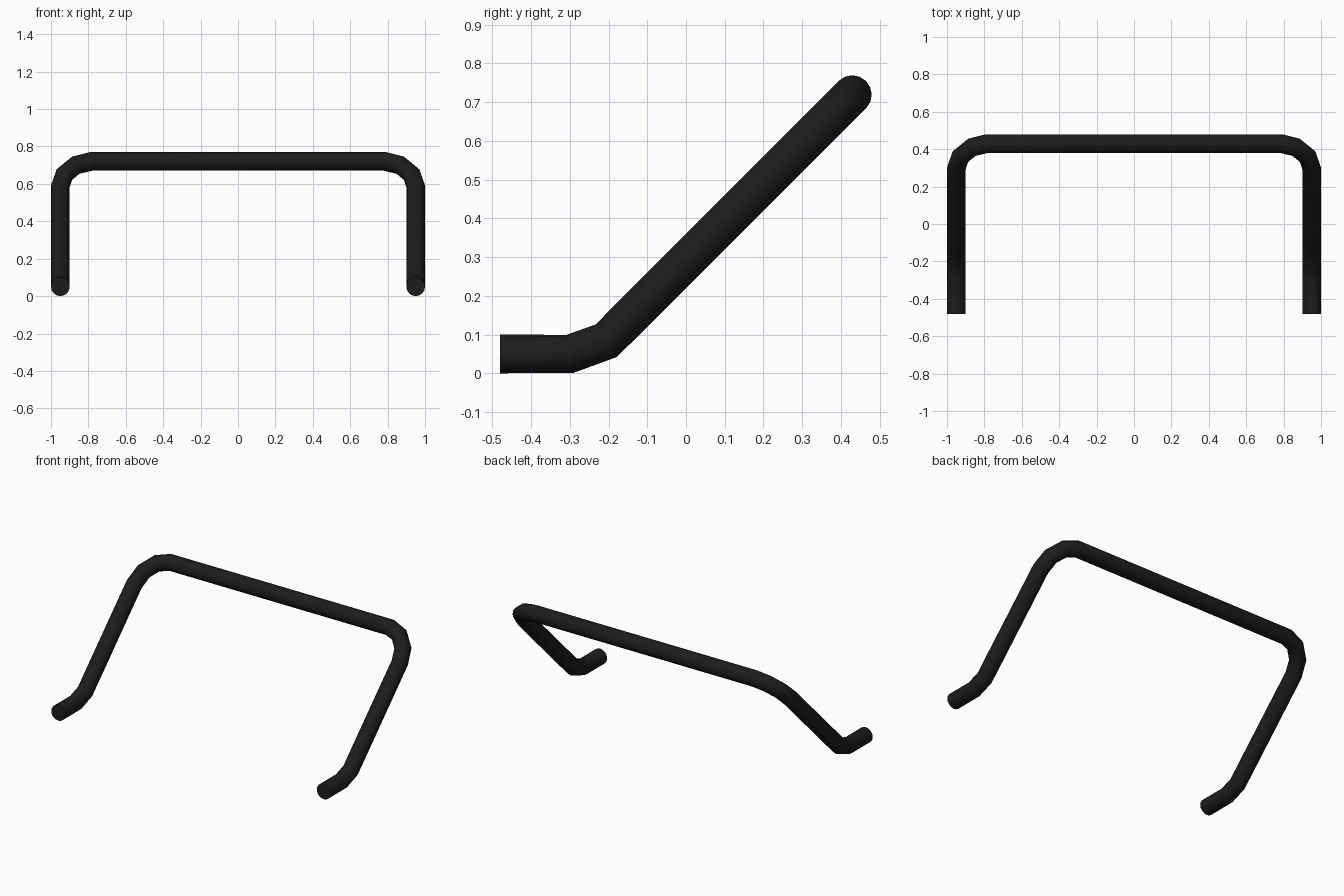
import bpy
import math

if "Cube" in bpy.data.objects:
    bpy.data.objects.remove(bpy.data.objects["Cube"])

# Black paint
black = bpy.data.materials.new("black_paint")
black.diffuse_color = (0.012, 0.012, 0.012, 1)
black.use_nodes = True
black.node_tree.nodes["Principled BSDF"].inputs["Base Color"].default_value = black.diffuse_color

# Left half of the tube centre line as (x, y, z): foot, lower bend, sloped leg, corner
foot = [(-0.95, -0.48, 0.05), (-0.95, -0.30, 0.05), (-0.95, -0.206, 0.084)]
slope = [(-0.95, -0.14), (-0.95, 0.296), (-0.928, 0.36), (-0.867, 0.41), (-0.785, 0.43)]
half = foot + [(x, y, y + 0.29) for x, y in slope]
path = half + [(-x, y, z) for x, y, z in reversed(half)]

# Bent round tube swept along the mirrored path
curve = bpy.data.curves.new("bent_tube_bar", 'CURVE')
curve.dimensions = '3D'
curve.bevel_depth = 0.05
curve.bevel_resolution = 6
curve.use_fill_caps = True
spline = curve.splines.new('POLY')
spline.points.add(len(path) - 1)
for point, co in zip(spline.points, path):
    point.co = (*co, 1)
bar = bpy.data.objects.new("bent_tube_bar", curve)
bpy.context.collection.objects.link(bar)
curve.materials.append(black)

# Convert to mesh and smooth the round surface, keeping the end caps sharp
bpy.context.view_layer.objects.active = bar
bar.select_set(True)
bpy.ops.object.convert(target='MESH')
bpy.ops.object.shade_smooth_by_angle(angle=math.radians(35))
